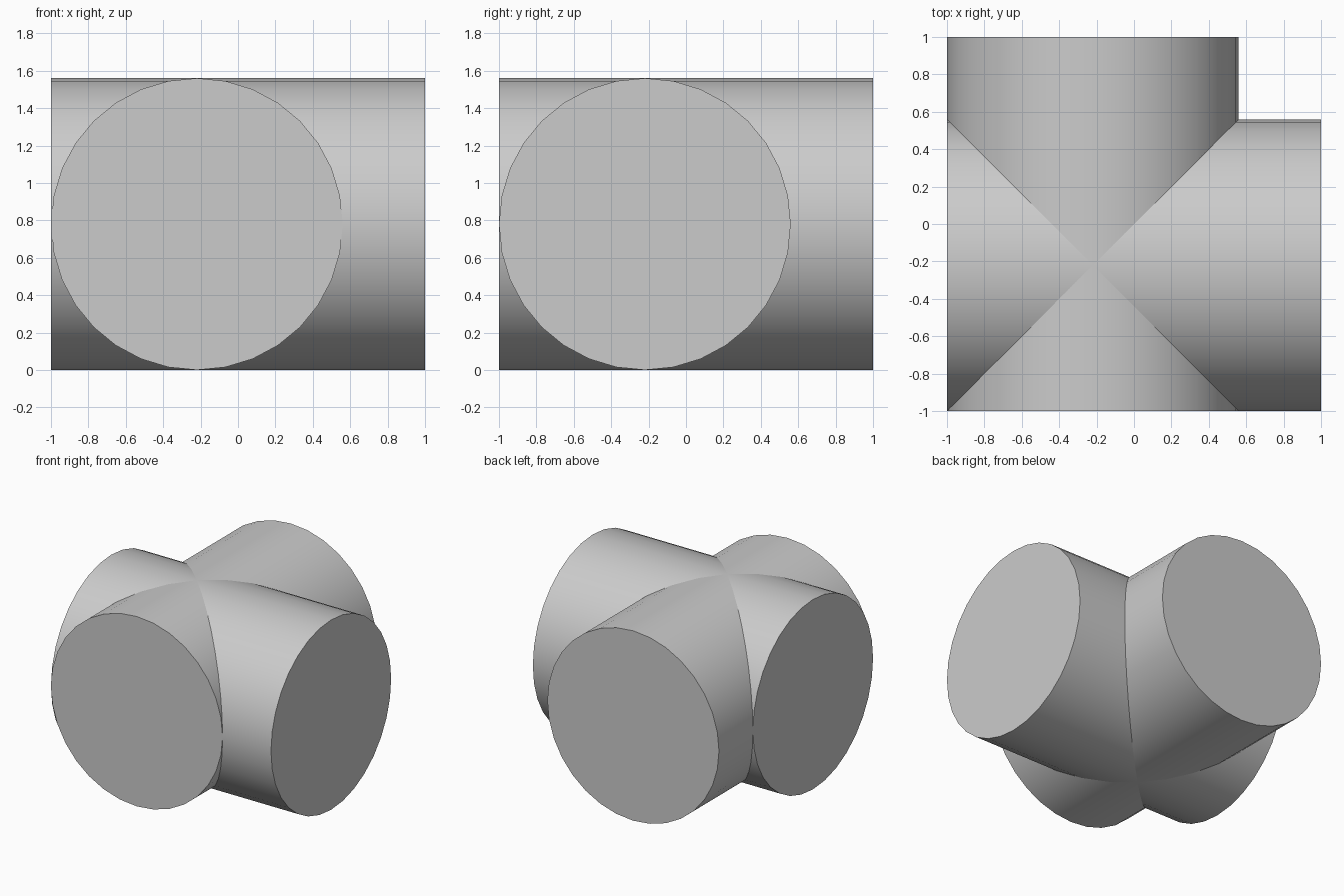
import bpy
from math import pi, radians

if "Cube" in bpy.data.objects:
    bpy.data.objects.remove(bpy.data.objects["Cube"])

R = 0.78          # pipe radius
OFFSET = R - 1.0  # axis offset, so each pipe is flush with the other's end


def pipe(name, location, rotation):
    bpy.ops.mesh.primitive_cylinder_add(
        vertices=32, radius=R, depth=2.0, location=location, rotation=rotation)
    ob = bpy.context.object
    ob.name = name
    bpy.ops.object.transform_apply(location=False, rotation=True, scale=True)
    bpy.ops.object.shade_smooth_by_angle(angle=radians(30))
    return ob


# Two solid cylinders crossing at right angles
pipe("lengthwise_cylinder", (OFFSET, 0, R), (pi / 2, 0, 0))
pipe("crosswise_cylinder", (0, OFFSET, R), (0, pi / 2, 0))
